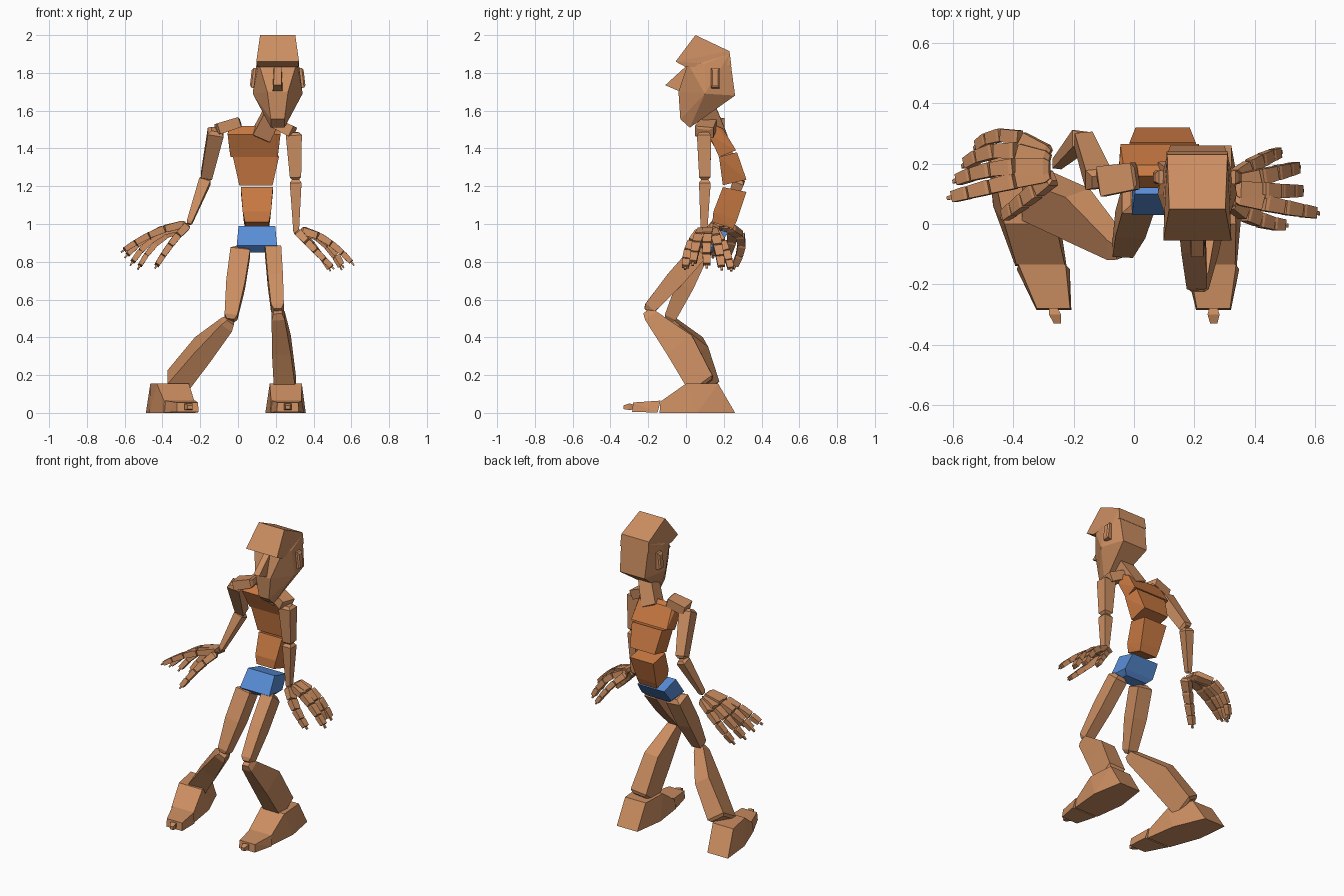
import bpy, bmesh
from mathutils import Vector as V


def material(name, rgb):
    m = bpy.data.materials.new(name)
    m.diffuse_color = (*rgb, 1)
    return m


SKIN = material("skin", (0.60, 0.27, 0.12))
SHIRT = material("shirt", (0.58, 0.19, 0.055))
SHORTS = material("shorts", (0.10, 0.27, 0.68))


def finish(name, bm, mat):
    bmesh.ops.recalc_face_normals(bm, faces=bm.faces)
    me = bpy.data.meshes.new(name)
    bm.to_mesh(me)
    bm.free()
    me.materials.append(mat)
    ob = bpy.data.objects.new(name, me)
    bpy.context.collection.objects.link(ob)


def slab(name, cx, profile, mat=SKIN, shear=0):
    """Faceted block mirrored about x = cx, from (y, z, half width) points."""
    bm = bmesh.new()
    for y, z, hw in profile:
        for s in (-1, 1):
            bm.verts.new((cx + s * hw + shear * y, y, z))
    r = bmesh.ops.convex_hull(bm, input=bm.verts[:])
    junk = [g for g in r["geom_interior"] + r["geom_unused"] if isinstance(g, bmesh.types.BMVert)]
    bmesh.ops.delete(bm, geom=list(set(junk)), context='VERTS')
    bmesh.ops.dissolve_limit(bm, angle_limit=0.03, verts=bm.verts[:], edges=bm.edges[:])
    finish(name, bm, mat)


def bone(name, p0, p1, stations, ref=(1, 0, 0), mat=SKIN):
    """Four-sided tapered limb; stations are (t, width, depth[, depth offset])."""
    p0, p1 = V(p0), V(p1)
    d = (p1 - p0).normalized()
    u = V(ref)
    u = (u - d * u.dot(d)).normalized()
    v = d.cross(u)
    bm = bmesh.new()
    rings = []
    for t, w, dp, *off in stations:
        c = p0.lerp(p1, t) + v * (off[0] if off else 0)
        rings.append([bm.verts.new(c + u * (a * w / 2) + v * (b * dp / 2))
                      for a, b in ((-1, -1), (1, -1), (1, 1), (-1, 1))])
    for a, b in zip(rings, rings[1:]):
        for i in range(4):
            j = (i + 1) % 4
            bm.faces.new((a[i], a[j], b[j], b[i]))
    bm.faces.new(rings[0])
    bm.faces.new(rings[-1])
    finish(name, bm, mat)


def taper(w0, d0, w1, d1):
    return [(0, w0 * .6, d0 * .6), (.06, w0, d0), (.95, w1, d1), (1, w1 * .6, d1 * .6)]


def finger(name, start, mid, end, w):
    s, m, e = V(start), V(mid), V(end)
    c = m * 2 - (s + e) / 2
    cuts = (0, .34, .58, .79, .95, 1.0)
    pts = [s * (1 - t) ** 2 + c * (2 * t * (1 - t)) + e * t * t for t in cuts]
    for i, (a, b) in enumerate(zip(pts, pts[1:])):
        k = w * (1 - .09 * i) if i < 4 else .014
        near = .65 if i == 0 else 1
        bone(f"{name}_{i + 1}", a, b, [(.0, k * near, k * .6 * near), (.15, k, k * .72),
                                       (.94, k * .88, k * .62)], ref=(0, 1, 0))


# Torso and shorts
slab("shorts", .10, [(.10, .99, .097), (.03, .885, .107), (.065, .85, .078), (.14, .85, .078),
                     (.165, .875, .107), (.225, .955, .097)], SHORTS)
slab("abdomen", .10, [(.195, 1.195, .085), (.32, 1.17, .085), (.145, 1.065, .075),
                      (.14, 1.01, .063), (.25, .975, .063), (.27, 1.02, .07)], SHIRT)
slab("midriff", .095, [(.175, 1.355, .122), (.27, 1.38, .11), (.195, 1.205, .088),
                       (.32, 1.235, .09)], SHIRT)
slab("chest", .085, [(.12, 1.475, .14), (.16, 1.52, .135), (.195, 1.505, .12),
                     (.265, 1.39, .13), (.175, 1.355, .125)], SHIRT)
bone("neck", (.12, .17, 1.46), (.2, .11, 1.62), taper(.10, .10, .09, .09))

# Head
HX = .21
slab("face", HX, [(.01, 1.85, .10), (-.04, 1.70, .055), (-.03, 1.555, .036), (.02, 1.51, .036),
                  (.10, 1.69, .132), (.26, 1.68, .09), (.23, 1.90, .10), (.10, 1.85, .112)])
slab("cap", HX, [(.05, 2.0, .093), (.23, 1.915, .10), (.24, 1.84, .102),
                 (-.055, 1.86, .113), (.0, 1.83, .108)])
slab("nose", HX, [(.0, 1.835, .02), (-.11, 1.735, .021), (-.03, 1.70, .027), (.03, 1.72, .027)])
for side, s in (("right", -1), ("left", 1)):
    bone(f"{side}_ear", (HX + s * .10, .155, 1.77), (HX + s * .142, .155, 1.775),
         [(0, .04, .11), (.8, .045, .105), (1, .03, .08)], ref=(0, 1, 0))

# Arms
ARMS = {"right": [(.01, .16, 1.54), (-.115, .14, 1.50), (-.17, .285, 1.24), (-.26, .195, 1.0)],
        "left": [(.19, .12, 1.535), (.295, .095, 1.485), (.305, .10, 1.235), (.308, .095, .945)]}
for side, (a, b, c, d) in ARMS.items():
    bone(f"{side}_collar", a, b, taper(.09, .055, .10, .06), ref=(0, 1, 0))
    bone(f"{side}_upper_arm", b, c, taper(.085, .075, .06, .06))
    bone(f"{side}_forearm", c, d, taper(.062, .062, .03, .035))

# Hands
HANDS = {
    "right": [((-.27, .16, .99), (-.35, .09, .90), (-.44, .02, .765)),
              ((-.28, .17, 1.0), (-.45, .13, .95), (-.62, .085, .85)),
              ((-.28, .19, 1.0), (-.45, .185, .95), (-.60, .14, .82)),
              ((-.28, .21, .99), (-.44, .245, .93), (-.57, .19, .78)),
              ((-.28, .23, .98), (-.42, .295, .91), (-.53, .25, .76))],
    "left": [((.32, .08, .955), (.40, .02, .87), (.51, -.005, .76)),
             ((.335, .095, .965), (.475, .06, .91), (.615, .035, .78)),
             ((.335, .115, .97), (.465, .11, .91), (.56, .11, .765)),
             ((.335, .135, .965), (.455, .165, .90), (.55, .19, .755)),
             ((.33, .15, .955), (.41, .205, .87), (.49, .24, .75))]}
for side, digits in HANDS.items():
    for label, path in zip(("thumb", "index", "middle", "ring", "little"), digits):
        finger(f"{side}_{label}", *path, .058 if label != "little" else .052)

# Legs
LEGS = {"right": [(.015, .085, .87), (-.04, -.09, .49), (-.335, .10, .15), -.345, -.26],
        "left": [(.185, .085, .87), (.21, -.205, .54), (.25, .09, .14), .253, -.02]}
for side, (hip, knee, ankle, foot_x, shear) in LEGS.items():
    wide = .105 if side == "right" else .085
    bone(f"{side}_thigh", hip, knee, [(0, .05, .05), (.05, wide, .095), (.5, wide * .95, .095),
                                      (.95, .068, .065), (1, .04, .04)])
    bone(f"{side}_shin", knee, ankle, [(0, .045, .05), (.07, .07, .075), (.5, .10, .165, -.03),
                                       (.97, .115, .15), (1, .09, .12)])
    # Foot, toe block and toe tip
    slab(f"{side}_foot", foot_x, [(.0, .155, .085), (.17, .155, .075), (.26, 0, .075), (.06, 0, .107),
                                  (-.14, 0, .085), (-.135, .06, .08)], shear=shear)
    slab(f"{side}_toes", foot_x + .005, [(-.135, .065, .078), (-.15, .002, .088), (-.28, .055, .055),
                                         (-.285, .005, .058)], shear=shear)
    slab(f"{side}_toe_tip", foot_x + .005, [(-.28, .045, .014), (-.28, .018, .014), (-.30, .05, .02),
                                            (-.30, .015, .02), (-.33, .04, .012), (-.33, .02, .012)],
         shear=shear)
